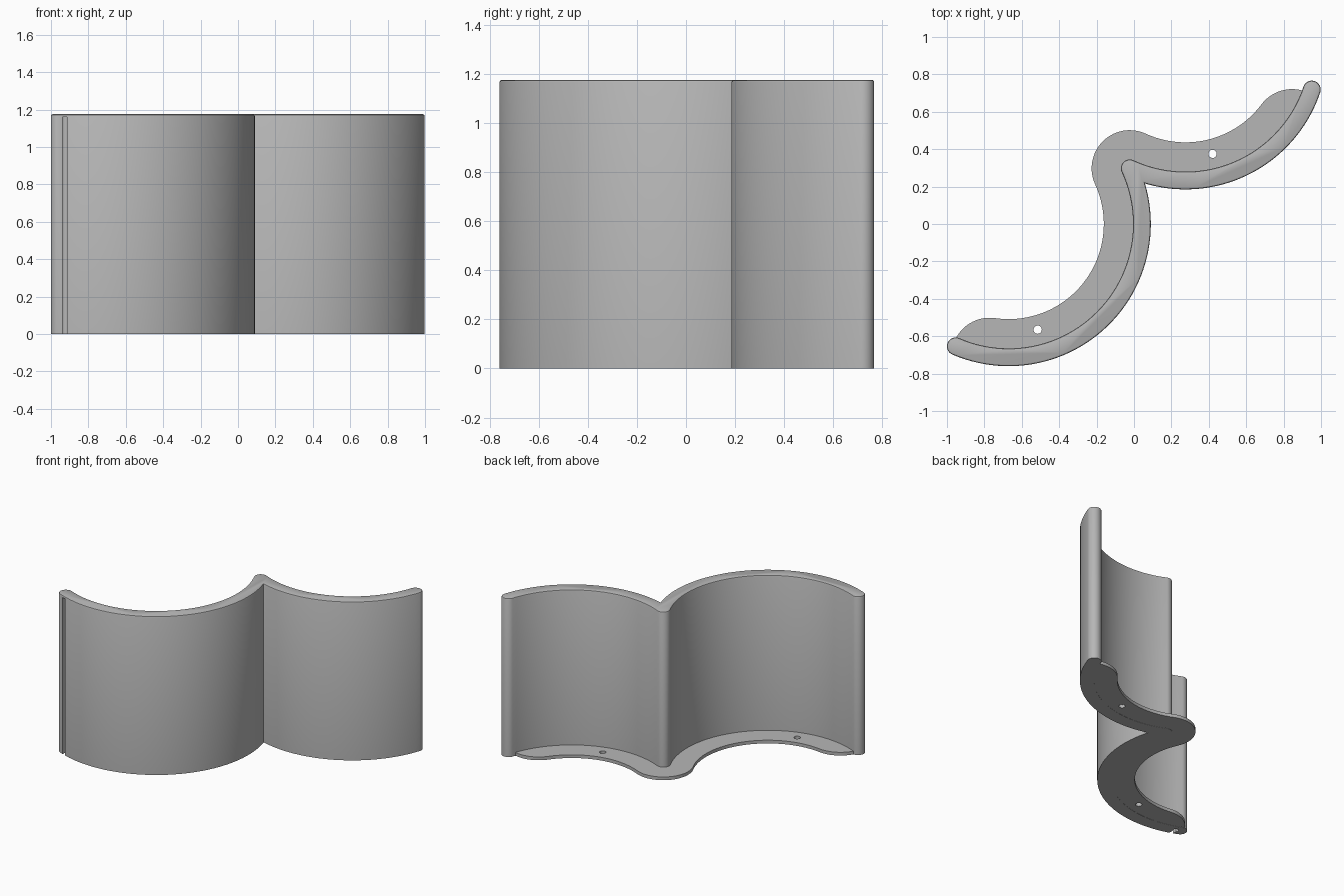
import bpy, bmesh, math
from mathutils import Vector

if "Cube" in bpy.data.objects:
    bpy.data.objects.remove(bpy.data.objects["Cube"])

C1, C2 = Vector((-0.67, 0.0)), Vector((0.275, 0.945))   # centres of the two bays
R, W, H = 0.7125, 0.0475, 1.175                         # mid radius, half thickness, height

grey = bpy.data.materials.new("grey_plastic")
grey.diffuse_color = (0.47, 0.47, 0.47, 1)
grey.use_nodes = True
grey.node_tree.nodes["Principled BSDF"].inputs["Base Color"].default_value = grey.diffuse_color


def arc(c, r, a, b, n):
    return [(c.x + r * math.cos(math.radians(a + (b - a) * i / n)),
             c.y + r * math.sin(math.radians(a + (b - a) * i / n))) for i in range(n + 1)]


def meet(r, side):
    """Crossing point of the two bay circles of radius r, with its angle on each."""
    d = C2 - C1
    p = (C1 + C2) / 2 + side * Vector((d.y, -d.x)).normalized() * math.sqrt(r * r - d.length_squared / 4)
    ang = lambda c: math.degrees(math.atan2(p.y - c.y, p.x - c.x))
    return p, ang(C1), ang(C2) % 360 - 360


def outline(w_out, w_in, a_left, a_right, cap):
    """Double-bay band with a rounded ridge and rounded ends."""
    tip, t1, t2 = meet(R, 1)
    _, k1, k2 = meet(R + w_out, 1)
    end = lambda c, a: c + R * Vector((math.cos(math.radians(a)), math.sin(math.radians(a))))
    pts = arc(C1, R + w_out, a_left, k1, 48)
    pts += arc(C2, R + w_out, k2, a_right, 36)[1:]
    pts += arc(end(C2, a_right), w_in, a_right + 180 - cap, a_right + 180, 16)[1:]
    pts += arc(C2, R - w_in, a_right, t2, 36)[1:]
    pts += arc(tip, w_in, t2 + 540, t1 + 180, 20)[1:] if t2 + 540 < t1 + 180 else \
        arc(tip, w_in, t2 + 180, t1 + 180, 20)[1:]
    pts += arc(C1, R - w_in, t1, a_left, 48)[1:]
    pts += arc(end(C1, a_left), w_in, a_left + 180, a_left + 180 + cap, 16)[1:]
    if cap == 180:
        pts.pop()
    return pts


def loft(name, rings):
    """Solid from matching outlines stacked at given heights."""
    bm = bmesh.new()
    loops = [[bm.verts.new((x, y, z)) for x, y in pts] for pts, z in rings]
    n = len(loops[0])
    for lo, hi in zip(loops, loops[1:]):
        for i in range(n):
            j = (i + 1) % n
            bm.faces.new((lo[i], lo[j], hi[j], hi[i]))
    bm.faces.new(loops[0][::-1])
    bm.faces.new(loops[-1])
    bmesh.ops.recalc_face_normals(bm, faces=bm.faces)
    me = bpy.data.meshes.new(name)
    bm.to_mesh(me)
    bm.free()
    me.materials.append(grey)
    ob = bpy.data.objects.new(name, me)
    bpy.context.collection.objects.link(ob)
    return ob


def cut(target, cutter):
    m = target.modifiers.new("cut", 'BOOLEAN')
    m.operation, m.solver, m.object = 'DIFFERENCE', 'EXACT', cutter
    cutter.hide_render = True
    cutter.hide_viewport = False
    cutter.display_type = 'WIRE'


def rod(name, x, y, r, z0, z1):
    ring = arc(Vector((x, y)), r, 0, 345, 23)
    return loft(name, [(ring, z0), (ring, z1)])


# tall wall with a softened top rim
steps = [(0, 0), (0, H - 0.01), (0.003, H - 0.003), (0.01, H)]
wall = loft("curved_wall", [(outline(W - d, W - d, -113.4, -18.5, 180), z) for d, z in steps])

# thin foot behind the wall
foot_pts = outline(W - 0.004, 0.204, -98.2, -36.9, 90)
foot = loft("base_flange", [(foot_pts, 0.001), (foot_pts, 0.025)])

# screw holes in the foot
for i, (x, y) in enumerate([(0.42, 0.375), (-0.515, -0.565)]):
    cut(foot, rod(f"screw_hole_cutter_{i}", x, y, 0.022, -0.1, 0.1))

# vertical channel at the left end: round bore opened by a slot
bore = rod("bore_cutter", -0.927, -0.668, 0.019, -0.1, H - 0.015)
box = [(-0.939, -0.78), (-0.914, -0.78), (-0.914, -0.668), (-0.939, -0.668)]
slot = loft("slot_cutter", [(box, -0.1), (box, H - 0.015)])
for part in (wall, foot):
    cut(part, bore)
    cut(part, slot)

# apply cuts, remove cutters, smooth the curves
dg = bpy.context.evaluated_depsgraph_get()
baked = {p: bpy.data.meshes.new_from_object(p.evaluated_get(dg)) for p in (wall, foot)}
for p, me in baked.items():
    p.modifiers.clear()
    p.data = me
for ob in list(bpy.data.objects):
    if "cutter" in ob.name:
        bpy.data.objects.remove(ob)
for p in (wall, foot):
    bpy.ops.object.select_all(action='DESELECT')
    p.select_set(True)
    bpy.context.view_layer.objects.active = p
    bpy.ops.object.shade_smooth_by_angle(angle=math.radians(25))
